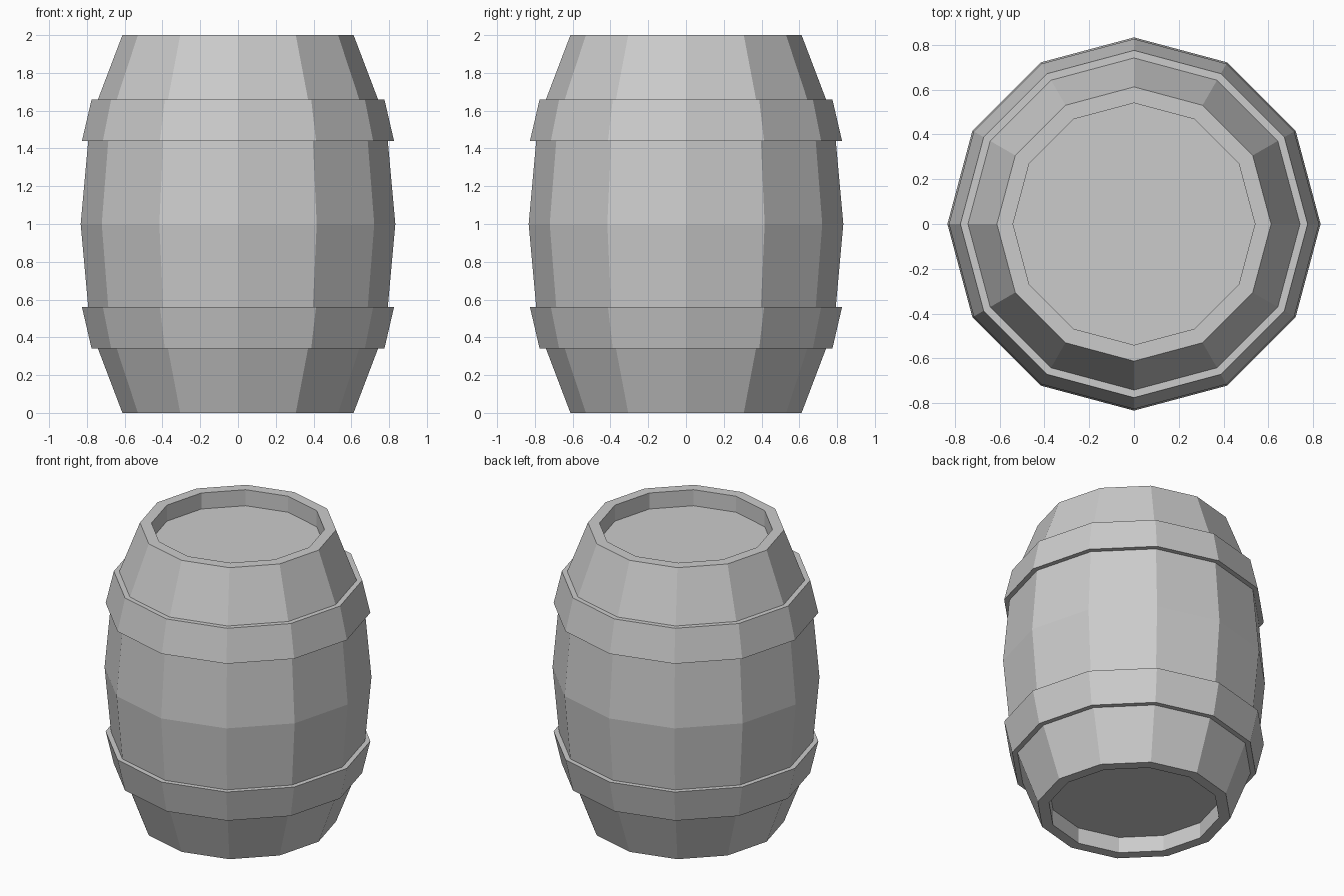
import bpy
import bmesh
from math import cos, sin, pi

SIDES = 12

cube = bpy.data.objects.get("Cube")
if cube:
    bpy.data.objects.remove(cube, do_unlink=True)

grey = bpy.data.materials.new("plain grey")
grey.use_nodes = True
colour = (0.6, 0.6, 0.6, 1.0)
grey.diffuse_color = colour
grey.node_tree.nodes["Principled BSDF"].inputs["Base Color"].default_value = colour


def lathe(name, profile, closed=False):
    """Turn a (radius, height) profile into a flat-faced solid around z."""
    bm = bmesh.new()
    rings = [[bm.verts.new((r * cos(2 * pi * i / SIDES), r * sin(2 * pi * i / SIDES), z))
              for i in range(SIDES)] for r, z in profile]
    pairs = list(zip(rings, rings[1:]))
    if closed:
        pairs.append((rings[-1], rings[0]))
    else:
        bm.faces.new(rings[0])
        bm.faces.new(rings[-1])
    for low, high in pairs:
        for i in range(SIDES):
            j = (i + 1) % SIDES
            bm.faces.new((low[i], low[j], high[j], high[i]))
    bmesh.ops.recalc_face_normals(bm, faces=bm.faces)
    mesh = bpy.data.meshes.new(name)
    bm.to_mesh(mesh)
    bm.free()
    mesh.materials.append(grey)
    obj = bpy.data.objects.new(name, mesh)
    bpy.context.collection.objects.link(obj)
    return obj


def flipped(profile):
    """Mirror a profile about the barrel's middle height."""
    return [(r, 2 - z) for r, z in reversed(profile)]


# Barrel body: recessed end, rim and bulging staves, mirrored top to bottom
lower = [(0.54, 0.11), (0.54, 0), (0.612, 0), (0.783, 0.45)]
lathe("barrel_body", lower + [(0.833, 1)] + flipped(lower))

# Hoops: flared bands hugging the staves
hoop = [(0.74, 0.34), (0.775, 0.34), (0.826, 0.56), (0.79, 0.56), (0.781, 0.45)]
lathe("lower_hoop", hoop, closed=True)
lathe("upper_hoop", flipped(hoop), closed=True)
